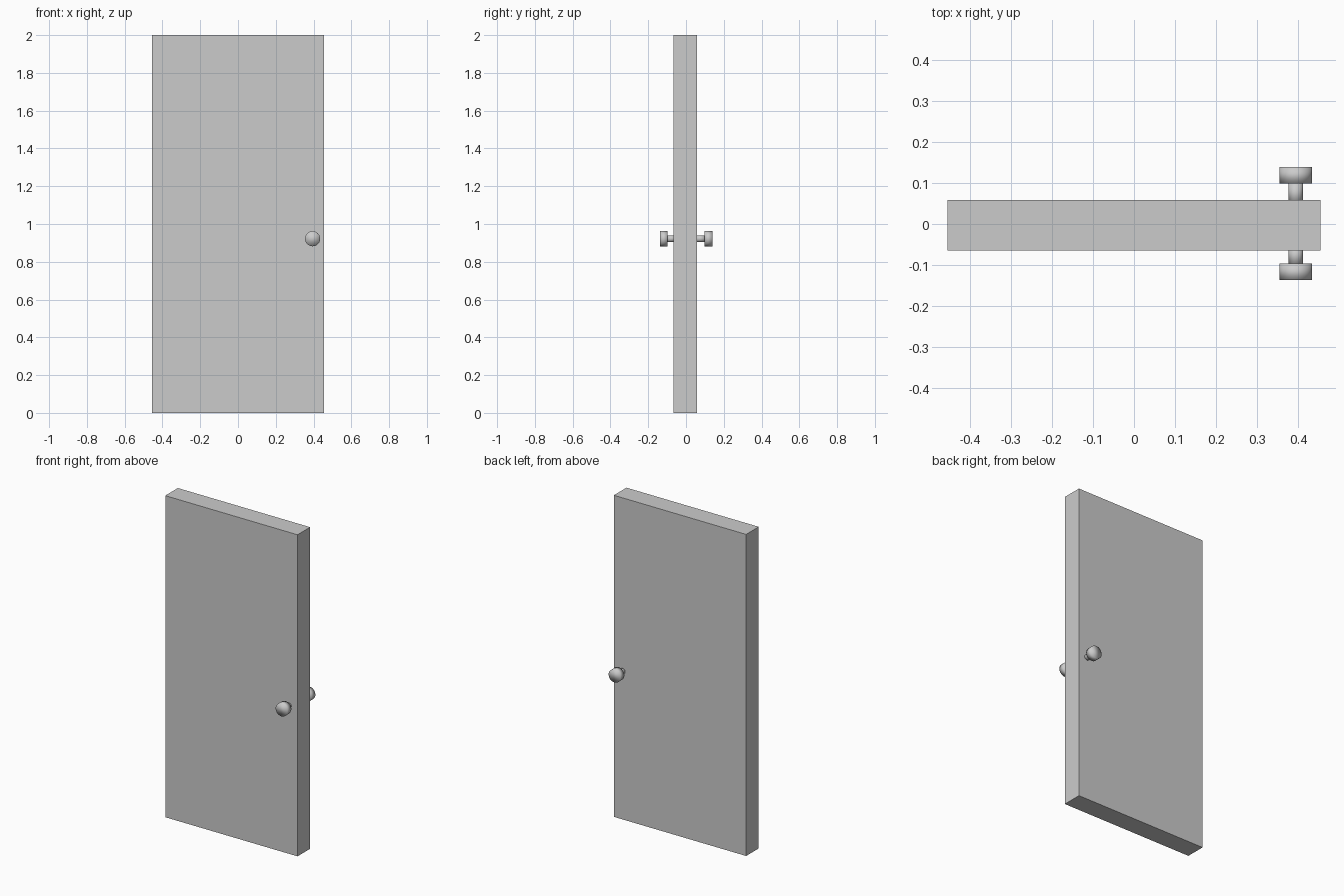
import bpy
from math import radians

cube = bpy.data.objects.get("Cube")
if cube:
    bpy.data.objects.remove(cube, do_unlink=True)

# Single plain grey for the whole model
grey = bpy.data.materials.new("plain_grey")
grey.use_nodes = True
colour = (0.6, 0.6, 0.6, 1)
grey.diffuse_color = colour
grey.node_tree.nodes["Principled BSDF"].inputs["Base Color"].default_value = colour

KNOB_X, KNOB_Z = 0.395, 0.922
DOOR_FRONT, DOOR_BACK = -0.065, 0.059


def cylinder_between(name, y0, y1, radius):
    """Smooth cylinder along y at the knob position."""
    bpy.ops.mesh.primitive_cylinder_add(
        vertices=32, radius=radius, depth=abs(y1 - y0),
        location=(KNOB_X, (y0 + y1) / 2, KNOB_Z), rotation=(radians(90), 0, 0))
    obj = bpy.context.object
    obj.name = name
    obj.data.materials.append(grey)
    bpy.ops.object.shade_smooth()
    return obj


# Door slab
bpy.ops.mesh.primitive_cube_add(size=1, location=(0, (DOOR_FRONT + DOOR_BACK) / 2, 1))
door = bpy.context.object
door.name = "door_slab"
door.scale = (0.91, DOOR_BACK - DOOR_FRONT, 2)
bpy.ops.object.transform_apply(location=False, rotation=False, scale=True)
door.data.materials.append(grey)

# Stem and knob on each side
for side, face, inner, outer in (("front", DOOR_FRONT, -0.097, -0.137),
                                 ("back", DOOR_BACK, 0.099, 0.139)):
    cylinder_between(side + "_knob_stem", face * 0.8, inner * 1.05, 0.018)
    cylinder_between(side + "_knob", inner, outer, 0.04)
